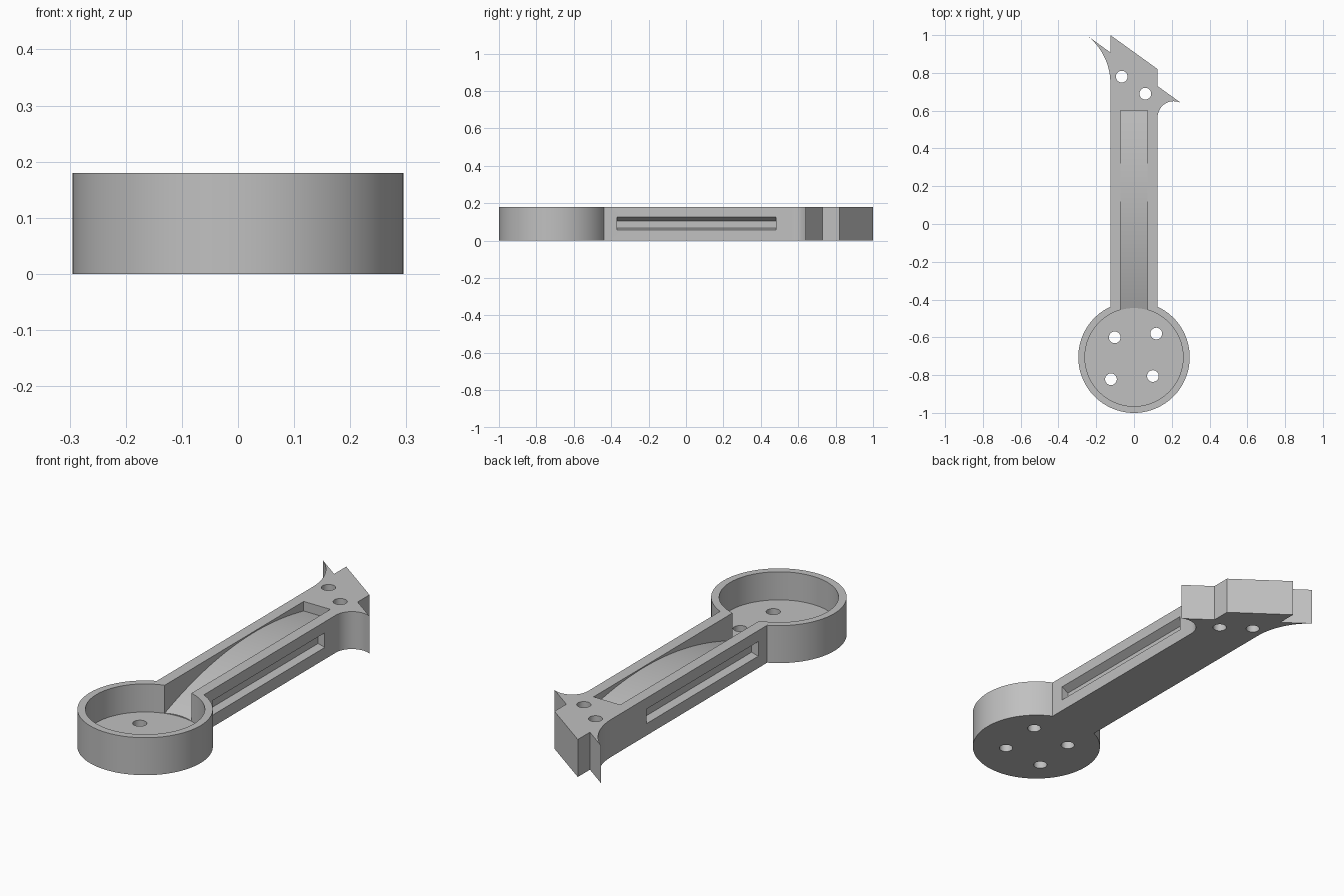
import bpy
import bmesh
from math import sin, cos, pi, radians, atan2, sqrt
from mathutils import Vector

if "Cube" in bpy.data.objects:
    bpy.data.objects.remove(bpy.data.objects["Cube"], do_unlink=True)

HEIGHT = 0.18
CUP_Y, CUP_R, CUP_IN = -0.705, 0.295, 0.26
ARM = 0.125
CHANNEL = 0.071
FLOOR = 0.045

grey = bpy.data.materials.new("plain grey")
grey.use_nodes = True
grey.diffuse_color = (0.53, 0.53, 0.53, 1)
grey.node_tree.nodes["Principled BSDF"].inputs["Base Color"].default_value = (0.53, 0.53, 0.53, 1)


def arc(cx, cy, r, start, end, steps):
    """Points along a circular arc, angles in radians."""
    angles = [start + (end - start) * i / steps for i in range(steps + 1)]
    return [(cx + r * cos(a), cy + r * sin(a)) for a in angles]


def prism(name, start, end):
    """Solid between two matching closed loops of 3D points."""
    bm = bmesh.new()
    a = [bm.verts.new(p) for p in start]
    b = [bm.verts.new(p) for p in end]
    bm.faces.new(a)
    bm.faces.new(b)
    for i in range(len(a)):
        j = (i + 1) % len(a)
        bm.faces.new((a[i], a[j], b[j], b[i]))
    bmesh.ops.recalc_face_normals(bm, faces=bm.faces)
    mesh = bpy.data.meshes.new(name)
    bm.to_mesh(mesh)
    bm.free()
    mesh.materials.append(grey)
    obj = bpy.data.objects.new(name, mesh)
    bpy.context.collection.objects.link(obj)
    return obj


def upright(name, outline, z0, z1):
    return prism(name, [(x, y, z0) for x, y in outline], [(x, y, z1) for x, y in outline])


def cut(body, cutter):
    cutter.hide_render = True
    mod = body.modifiers.new("cut", "BOOLEAN")
    mod.operation = "DIFFERENCE"
    mod.solver = "EXACT"
    mod.object = cutter
    bpy.context.view_layer.objects.active = body
    bpy.ops.object.modifier_apply(modifier=mod.name)
    bpy.data.objects.remove(cutter, do_unlink=True)


# Outline: round cup, straight arm, pointed head with two barbs
join = atan2(sqrt(CUP_R ** 2 - ARM ** 2), ARM)
outline = arc(0, CUP_Y, CUP_R, pi - join, 2 * pi + join, 80)
outline += arc(0.21, 0.565, 0.085, pi, radians(62), 16)
outline += [(ARM, 0.73), (ARM, 0.82), (-ARM, 1.0), (-ARM, 0.908)]
outline += arc(-0.445, 0.745, 0.32, radians(51), 0, 16)
body = upright("arm_with_cup", outline, 0, HEIGHT)

# Cup recess
cut(body, upright("cup_cutter", arc(0, CUP_Y, CUP_IN, 0, 2 * pi, 96)[:-1], FLOOR, 0.3))

# Channel along the arm, with a gently arched floor
START, END, PEAK = -0.455, 0.6, 0.22
profile = [(-0.6, FLOOR + 0.001)]
for i in range(25):
    y = START + (END - START) * i / 24
    profile.append((y, 0.175 - 0.283 * (y - PEAK) ** 2))
profile += [(END, 0.3), (-0.6, 0.3)]
cut(body, prism("channel_cutter", [(-CHANNEL, y, z) for y, z in profile],
                [(CHANNEL, y, z) for y, z in profile]))

# Tapered slot in each side of the arm
for side in (1, -1):
    section = [(0.145, 0.057), (ARM, 0.057), (0.09, 0.067),
               (0.09, 0.106), (ARM, 0.127), (0.145, 0.127)]
    cut(body, prism("slot_cutter", [(side * x, -0.37, z) for x, z in section],
                    [(side * x, 0.48, z) for x, z in section]))

# Screw holes in the cup floor and the head
holes = [(-0.102, -0.6), (0.118, -0.58), (-0.122, -0.822), (0.1, -0.805),
         (-0.065, 0.78), (0.06, 0.69)]
for x, y in holes:
    cut(body, upright("hole_cutter", arc(x, y, 0.031, 0, 2 * pi, 32)[:-1], -0.1, 0.3))

bpy.ops.object.select_all(action="DESELECT")
body.select_set(True)
bpy.context.view_layer.objects.active = body
bpy.ops.object.shade_smooth_by_angle(angle=radians(25))
